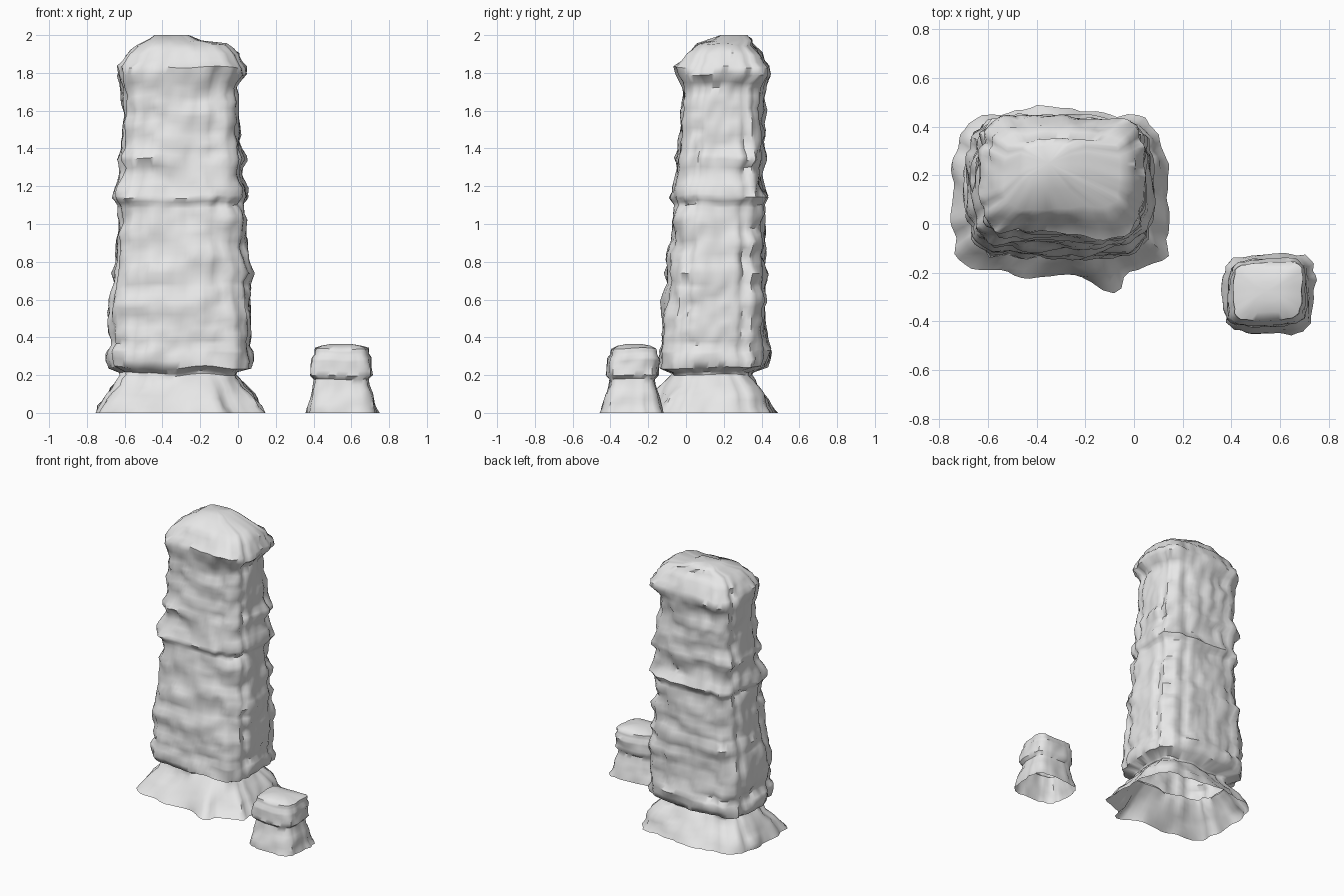
import bpy, bmesh, math
from mathutils import Vector, noise

if "Cube" in bpy.data.objects:
    bpy.data.objects.remove(bpy.data.objects["Cube"])

stone = bpy.data.materials.new("grey stone")
stone.diffuse_color = (0.8, 0.8, 0.8, 1)
stone.use_nodes = True
stone.node_tree.nodes["Principled BSDF"].inputs["Base Color"].default_value = stone.diffuse_color


def lerp_rows(rows, z):
    """Interpolate the values of rows keyed by height."""
    for a, b in zip(rows, rows[1:]):
        if a[0] <= z <= b[0]:
            t = (z - a[0]) / (b[0] - a[0])
            return [p + (q - p) * t for p, q in zip(a[1:], b[1:])]
    return rows[-1][1:]


def gauss(angle, centre, width):
    d = (angle - centre + 180) % 360 - 180
    return math.exp(-(d / width) ** 2)


def rock(name, plan, ledges, segs, step, rough, notch, bumps):
    """Loft weathered rounded-square rings: plan gives the rectangle, ledges its outset."""
    top = plan[-1][0]
    zs = sorted({r[0] for r in plan} | {r[0] for r in ledges})
    zs += [k * step for k in range(int(top / step))
           if min(abs(k * step - q) for q in zs) > step * 0.4]
    bm = bmesh.new()
    rings = []
    for z in sorted(zs):
        x0, x1, y0, y1 = lerp_rows(plan, z)
        o = lerp_rows(ledges, z)[0]
        cx, cy, hx, hy = (x0 + x1) / 2, (y0 + y1) / 2, (x1 - x0) / 2 + o, (y1 - y0) / 2 + o
        fade = min(1, hy / 0.2)
        ring = []
        for i in range(segs):
            a = 360 * i / segs
            c, s = math.cos(math.radians(a)), math.sin(math.radians(a))
            r = (abs(c) ** 7 + abs(s) ** 7) ** (-1 / 7)
            # worn corners, with a groove on each side
            for corner in range(45, 360, 90):
                r -= notch * fade * gauss(a, corner, 7)
                for side in (-14, 14):
                    r -= notch * 0.8 * fade * gauss(a, corner + side, 5)
            # bulges of the foot
            for ang, size, height in bumps:
                r += size * gauss(a, ang, 9) * max(0, 1 - z / height)
            p = Vector((cx + hx * r * c, cy + hy * r * s, z))
            # blocky wear: broad lumps plus thin horizontal strata
            d = noise.noise(p * 4.5) + noise.noise(p * 17) * 0.6
            d += noise.noise(Vector((p.x * 4, p.y * 4, z * 13 + 7))) * 0.9
            d *= rough * fade * (0.7 + 0.6 * abs(math.sin(math.radians(2 * a))))
            p += Vector((c, s, 0)) * d
            if 0.02 < z < top - 0.01:
                p.z += rough * 0.7 * noise.noise(Vector((p.x * 6, p.y * 6, z * 3)))
            ring.append(bm.verts.new(p))
        rings.append(ring)
    for lo, hi in zip(rings, rings[1:]):
        for i in range(segs):
            j = (i + 1) % segs
            bm.faces.new((lo[i], lo[j], hi[j], hi[i]))
    # closed crown, open underside
    tip = bm.verts.new((cx, cy, top))
    for i in range(segs):
        bm.faces.new((rings[-1][i], rings[-1][(i + 1) % segs], tip))
    for f in bm.faces:
        f.smooth = True
    mesh = bpy.data.meshes.new(name)
    bm.to_mesh(mesh)
    bm.free()
    mesh.materials.append(stone)
    ob = bpy.data.objects.new(name, mesh)
    bpy.context.collection.objects.link(ob)
    bpy.context.view_layer.objects.active = ob
    ob.select_set(True)
    bpy.ops.object.shade_smooth_by_angle(angle=math.radians(50))
    ob.select_set(False)


# tall pillar: flared foot, narrow neck, layered shaft, overhanging cap, top knob
rock("rock_pillar",
     [(0, -0.70, 0.09, -0.16, 0.42), (1.75, -0.60, 0, -0.01, 0.41),
      (1.95, -0.59, 0, 0, 0.41), (1.975, -0.47, -0.2, 0.14, 0.35),
      (2, -0.44, -0.26, 0.18, 0.32)],
     [(0, 0.05), (0.1, -0.01), (0.2, -0.085), (0.215, -0.075), (0.24, 0),
      (0.28, 0.015), (0.33, 0.015), (0.36, 0), (0.69, 0), (0.74, 0.015),
      (0.78, 0), (1.1, -0.01), (1.14, 0.015), (1.22, -0.005), (1.3, -0.005),
      (1.34, 0.012), (1.4, 0), (1.72, 0), (1.79, 0.035), (1.83, 0.035),
      (1.86, 0.005), (1.9, -0.01), (1.95, -0.06), (1.975, 0), (2, 0)],
     96, 0.035, 0.024, 0.09, [(293, 0.2, 0.2), (225, 0.06, 0.2), (322, 0.1, 0.2)])

# small boulder: flared foot and rounded cap
rock("small_boulder",
     [(0, 0.39, 0.71, -0.42, -0.16), (0.365, 0.4, 0.69, -0.4, -0.15)],
     [(0, 0.03), (0.12, 0.005), (0.18, -0.01), (0.2, 0.01), (0.29, 0.01),
      (0.31, -0.005), (0.34, -0.01), (0.355, -0.04), (0.365, -0.09)],
     56, 0.025, 0.018, 0.1, [(300, 0.1, 0.15), (20, 0.06, 0.15)])
